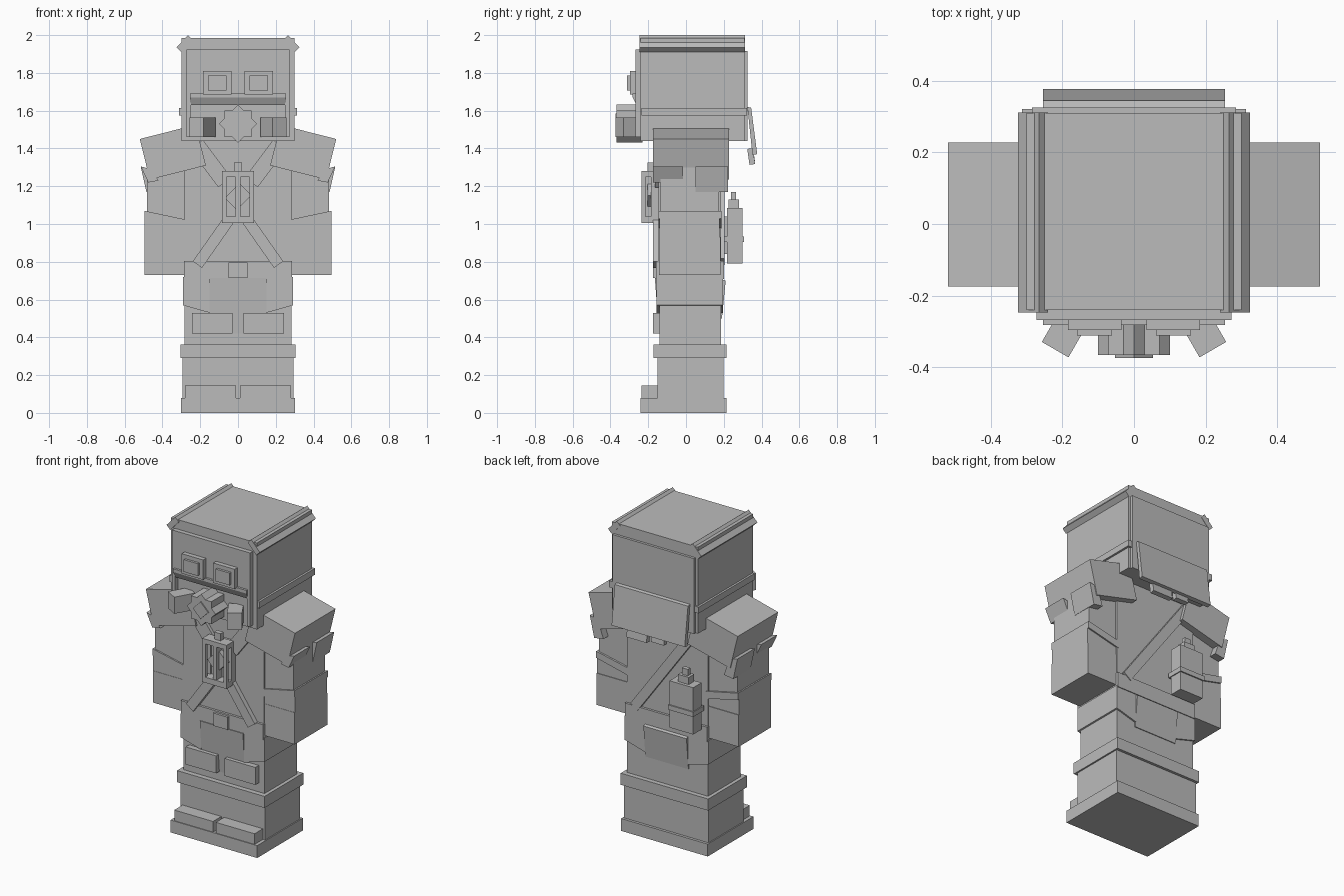
import bpy, bmesh, math
from mathutils import Matrix, Vector

cube = bpy.data.objects.get("Cube")
if cube:
    bpy.data.objects.remove(cube, do_unlink=True)

grey = bpy.data.materials.new("plain_grey")
grey.use_nodes = True
grey.diffuse_color = (0.5, 0.5, 0.5, 1)
grey.node_tree.nodes["Principled BSDF"].inputs["Base Color"].default_value = (0.5, 0.5, 0.5, 1)


def finish(name, bm):
    bmesh.ops.recalc_face_normals(bm, faces=bm.faces)
    mesh = bpy.data.meshes.new(name)
    bm.to_mesh(mesh)
    bm.free()
    mesh.materials.append(grey)
    obj = bpy.data.objects.new(name, mesh)
    bpy.context.collection.objects.link(obj)
    return obj


def block(name, x, y, z, axis="Y", angle=0):
    """Box from ranges, turned about its own centre."""
    size = [r[1] - r[0] for r in (x, y, z)]
    centre = Vector([sum(r) / 2 for r in (x, y, z)])
    bm = bmesh.new()
    bmesh.ops.create_cube(bm, size=1)
    turn = Matrix.Rotation(math.radians(angle), 4, axis)
    bm.transform(Matrix.Translation(centre) @ turn @ Matrix.Diagonal((*size, 1)))
    return finish(name, bm)


def extrude(name, points, axis, lo, hi):
    """Extrude a profile along x (points are y, z) or y (points are x, z)."""
    bm = bmesh.new()
    place = (lambda p, d: (d, *p)) if axis == "X" else (lambda p, d: (p[0], d, p[1]))
    rings = [[bm.verts.new(place(p, d)) for p in points] for d in (lo, hi)]
    bm.faces.new(rings[0])
    bm.faces.new(rings[1])
    for i in range(len(points)):
        j = (i + 1) % len(points)
        bm.faces.new((rings[0][i], rings[0][j], rings[1][j], rings[1][i]))
    return finish(name, bm)


def strap(name, a, b, width, y):
    """Flat band between two points in the x-z plane."""
    a, b = Vector(a), Vector(b)
    d = (b - a).normalized() * width / 2
    n = Vector((-d.y, d.x))
    extrude(name, [a + n, a - n, b - n, b + n], "Y", *y)


def mirror_x(points, s):
    return [(s * px, pz) for px, pz in points]


def span(s, lo, hi):
    return tuple(sorted((s * lo, s * hi)))


# Head, mask and hood
block("head", (-.3, .3), (-.24, .31), (1.44, 1.985))
extrude("brow_mask", [(-.23, 1.925), (-.268, 1.925), (-.268, 1.67), (-.23, 1.67)], "X", -.272, .272)
extrude("brow_lip", [(-.23, 1.69), (-.282, 1.69), (-.282, 1.67), (-.262, 1.63), (-.23, 1.63)],
        "X", -.255, .255)
block("head_strap", (-.313, .313), (-.235, .322), (1.575, 1.615))
block("hood_back", (-.285, .285), (.3, .326), (1.44, 1.915))
extrude("neck_flap", [(.325, 1.62), (.345, 1.615), (.377, 1.37), (.352, 1.365)], "X", -.255, .255)
block("flap_tag_wide", (.02, .16), (.33, .36), (1.315, 1.4), "X", 8)
block("flap_tag_small", (-.1, -.01), (.33, .36), (1.33, 1.4), "X", 8)

# Respirator made from two squares
for angle in (0, 45):
    block("respirator", (-.071, .071), (-.367, -.23), (1.46, 1.602), "Y", angle)
block("respirator_button", (-.038, .038), (-.374, -.36), (1.493, 1.569), "Y", 45)

for s, side in ((1, "left"), (-1, "right")):
    # Head details
    extrude(side + "_roof_edge", mirror_x([(.265, 2), (.325, 1.935), (.3, 1.91), (.24, 1.975)], s),
            "Y", -.247, .312)
    block(side + "_cheek_strip", span(s, .25, .272), (-.268, -.23), (1.46, 1.68))
    block(side + "_goggle", span(s, .035, .185), (-.297, -.26), (1.685, 1.81))
    block(side + "_goggle_lens", span(s, .062, .16), (-.312, -.28), (1.708, 1.785))
    block(side + "_filter", span(s, .145, .231), (-.36, -.23), (1.46, 1.565), "Z", 30 * s)

    # Shoulder pad and its two flaps
    pad = [(.52, 1.45), (.225, 1.525), (.17, 1.31), (.467, 1.235)]
    extrude(side + "_shoulder_pad", mirror_x(pad, s), "Y", -.175, .228)
    for y, drop in (((-.175, -.015), .05), ((.05, .222), 0)):
        flap = [(.515, 1.305), (.46, 1.29), (.42, 1.18 + drop), (.485 - drop / 5, 1.17 + drop)]
        extrude(side + "_shoulder_flap", mirror_x(flap, s), "Y", *y)

    # Arm, slanted cuff and glove
    block(side + "_sleeve", span(s, .27, .483), (-.135, .175), (.9, 1.4))
    cuff = [(.495, 1.07), (.27, 1.022), (.27, .975), (.495, 1.028)]
    extrude(side + "_cuff", mirror_x(cuff, s), "Y", -.145, .187)
    lower = [(.495, 1.028), (.27, .975), (.27, .92), (.495, .92)]
    extrude(side + "_forearm", mirror_x(lower, s), "Y", -.14, .178)
    block(side + "_glove", span(s, .27, .495), (-.142, .182), (.73, .93))

    # Harness straps
    strap(side + "_collar_strap", (s * .22, 1.42), (s * .07, 1.22), .085, (-.165, -.13))
    strap(side + "_waist_strap", (s * .05, 1.02), (s * .215, .785), .06, (-.175, -.13))

    # Coat skirt, knee pad and toe cap
    skirt = [(.15, .72), (.292, .72), (.292, .57), (.15, .53)]
    extrude(side + "_coat_skirt", mirror_x(skirt, s), "Y", -.155, .195)
    block(side + "_knee_pad", span(s, .03, .243), (-.175, -.13), (.42, .53))
    block(side + "_toe_cap", span(s, .01, .28), (-.235, -.14), (.07, .145))

    # Lantern frame posts
    for y in ((-.235, -.215), (-.185, -.165)):
        block(side + "_lantern_post", span(s, .062, .085), y, (1.01, 1.27))

# Body and belt
block("coat", (-.283, .283), (-.145, .185), (.78, 1.47))
block("belt", (-.287, .287), (-.16, .2), (.71, .805))
block("buckle", (-.05, .05), (-.175, -.15), (.715, .795))
strap("back_strap", (-.23, 1.42), (.22, .8), .06, (.17, .205))

# Lantern on the chest
block("lantern_back", (-.085, .085), (-.175, -.14), (1.01, 1.275))
block("lantern_top", (-.085, .085), (-.235, -.165), (1.25, 1.28))
block("lantern_bottom", (-.085, .085), (-.235, -.165), (1.005, 1.04))
block("lantern_bar", (-.012, .012), (-.23, -.17), (1.03, 1.26))
block("lantern_core", (-.045, .045), (-.205, -.17), (1.09, 1.2), "Y", 45)
block("lantern_knob", (-.022, .022), (-.205, -.175), (1.27, 1.325))

# Canister on the back
block("canister", (-.26, -.095), (.217, .3), (.79, 1.085))
block("canister_ring", (-.266, -.089), (.2, .308), (.905, .935))
block("canister_neck", (-.215, -.14), (.225, .28), (1.08, 1.13))
block("canister_cap", (-.198, -.157), (.238, .265), (1.12, 1.17))
block("canister_mount", (-.23, -.125), (.17, .225), (.84, 1.04))

# Legs, hanging cloths and boots
block("trousers", (-.283, .283), (-.14, .185), (.28, .75))
extrude("front_cloth", [(-.13, .715), (-.165, .715), (-.143, .42), (-.13, .42)], "X", -.15, .15)
extrude("back_cloth", [(.17, .715), (.21, .7), (.19, .5), (.17, .5)], "X", -.15, .15)
block("boot_band", (-.305, .305), (-.172, .215), (.29, .363))
block("boots", (-.295, .295), (-.152, .198), (.06, .3))
block("sole", (-.302, .302), (-.24, .215), (0, .078))
